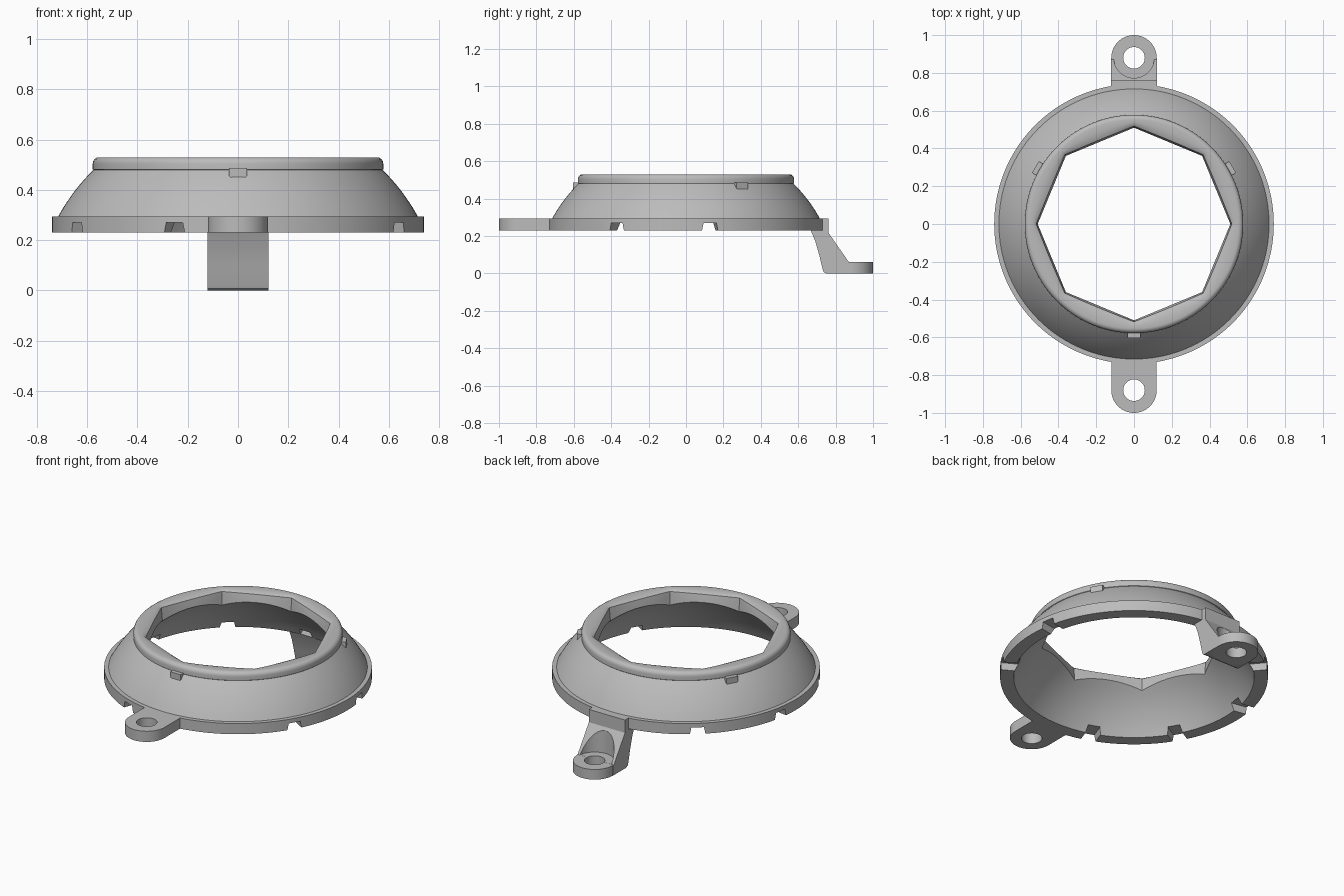
import bpy
import bmesh
from math import sin, cos, pi, sqrt, radians
from mathutils import Matrix, Vector

if "Cube" in bpy.data.objects:
    bpy.data.objects.remove(bpy.data.objects["Cube"])

grey = bpy.data.materials.new("plain_grey")
grey.use_nodes = True
grey.diffuse_color = (0.5, 0.5, 0.5, 1)
grey.node_tree.nodes["Principled BSDF"].inputs["Base Color"].default_value = (0.5, 0.5, 0.5, 1)

SEG = 144
BASE, FLANGE = 0.23, 0.295
LUG_Y, LUG_R, HOLE_R = 0.88, 0.12, 0.057


def make(name, bm):
    bmesh.ops.recalc_face_normals(bm, faces=bm.faces)
    mesh = bpy.data.meshes.new(name)
    bm.to_mesh(mesh)
    bm.free()
    mesh.materials.append(grey)
    ob = bpy.data.objects.new(name, mesh)
    bpy.context.collection.objects.link(ob)
    return ob


def prism(name, points, lo, hi, matrix=Matrix()):
    """Extrude a 2D outline along local z, then place it."""
    bm = bmesh.new()
    face = bm.faces.new([bm.verts.new((x, y, lo)) for x, y in points])
    out = bmesh.ops.extrude_face_region(bm, geom=[face])
    moved = [v for v in out["geom"] if isinstance(v, bmesh.types.BMVert)]
    bmesh.ops.translate(bm, vec=(0, 0, hi - lo), verts=moved)
    bm.transform(matrix)
    return make(name, bm)


def circle(r, cy, n=64):
    return [(r * cos(2 * pi * i / n), cy + r * sin(2 * pi * i / n)) for i in range(n)]


def combine(ob, other, operation):
    mod = ob.modifiers.new("combine", "BOOLEAN")
    mod.operation, mod.solver, mod.object = operation, "EXACT", other
    bpy.context.view_layer.objects.active = ob
    bpy.ops.object.modifier_apply(modifier=mod.name)
    bpy.data.objects.remove(other)


def smooth(ob, angle=30):
    bpy.ops.object.select_all(action="DESELECT")
    ob.select_set(True)
    bpy.context.view_layer.objects.active = ob
    bpy.ops.object.shade_smooth_by_angle(angle=radians(angle))


def around(angle):
    """Turn a part that sits at the front to another place on the ring."""
    return Matrix.Rotation(radians(angle), 4, "Z")


# Domed ring: a loft of circles outside, ending in an eight-sided opening
def sphere_r(radius, z):
    return sqrt(radius ** 2 - (z + 0.1) ** 2)


def octagon_r(corner, a):
    return corner * cos(pi / 8) / cos((a % (pi / 4)) - pi / 8)


OUT, INN = 0.817, 0.742
rings = [(0.74, BASE), (0.74, FLANGE)]
rings += [(sphere_r(OUT, z), z) for z in [FLANGE + i * 0.0185 for i in range(11)]]
rings += [(0.578, 0.482), (0.578, 0.505)]
rings += [(0.553 + 0.025 * cos(t), 0.505 + 0.025 * sin(t)) for t in (0.4, 0.8, 1.2, 1.57)]

bm = bmesh.new()
angles = [2 * pi * i / SEG for i in range(SEG)]


def add_loop(radius, height):
    return [bm.verts.new((radius(a) * cos(a), radius(a) * sin(a), height(a))) for a in angles]


loops = [add_loop(lambda a: r, lambda a: z) for r, z in rings]
# rounded lip blending from the circular rim into the octagon
for t in (0.25, 0.5, 0.75, 1.0):
    drop = 1 - sqrt(1 - t * t)
    loops.append(add_loop(lambda a: 0.55 + (octagon_r(0.515, a) - 0.55) * sin(t * pi / 2),
                          lambda a: 0.53 - 0.035 * drop))


def opening_z(a):
    return sqrt(INN ** 2 - octagon_r(0.51, a) ** 2) - 0.1


# underside follows an inner sphere from the opening to the base
for i in range(9):
    f = i / 8
    height = lambda a: opening_z(a) + (BASE - opening_z(a)) * f
    loops.append(add_loop(lambda a: sphere_r(INN, height(a)), height))
for k, loop in enumerate(loops):
    after = loops[(k + 1) % len(loops)]
    for i in range(SEG):
        j = (i + 1) % SEG
        bm.faces.new((loop[i], loop[j], after[j], after[i]))
ring = make("domed_ring", bm)

# Nine tapered slots through the foot of the ring
upright = Matrix.Rotation(pi / 2, 4, "X")
slot = [(-0.049, 0.2), (0.049, 0.2), (0.035, 0.27), (-0.035, 0.27)]
for i in range(9):
    combine(ring, prism("slot_cutter", slot, 0.6, 0.8, around(20 + 40 * i) @ upright), "DIFFERENCE")
smooth(ring)

# Three small catches below the rim
catch = [(-0.028, 0.447), (0.028, 0.447), (0.035, 0.456), (0.035, 0.487), (-0.035, 0.487), (-0.035, 0.456)]
for i, side in enumerate(("front", "left", "right")):
    prism(side + "_catch", catch, 0.56, 0.603, around(120 * i) @ upright)

# Front lug: flat rounded tab with a screw hole
tab = [(LUG_R * cos(pi * i / 32), -LUG_Y - LUG_R * sin(pi * i / 32)) for i in range(33)]
tab += [(-LUG_R, -0.7), (LUG_R, -0.7)]
lug = prism("front_lug", tab, BASE, FLANGE)
combine(lug, prism("hole_cutter", circle(HOLE_R, -LUG_Y), 0.1, 0.4), "DIFFERENCE")
smooth(lug)

# Rear arm: sloping bracket down to a round pad, scooped for the screw
side_profile = [(0.667, 0.23), (0.692, 0.17), (0.712, 0.1), (0.73, 0.025), (0.736, 0.008), (0.75, 0),
                (0.88, 0), (0.88, 0.062), (0.87, 0.062), (0.762, 0.217), (0.762, 0.295), (0.7, 0.295)]
to_side = Matrix(((0, 0, 1, 0), (1, 0, 0, 0), (0, 1, 0, 0), (0, 0, 0, 1)))
arm = prism("rear_arm", side_profile, -0.122, 0.122, to_side)
combine(arm, prism("pad", circle(LUG_R, LUG_Y), 0, 0.062), "UNION")
combine(arm, prism("scoop_cutter", circle(0.107, LUG_Y), 0.0625, 0.5), "DIFFERENCE")
combine(arm, prism("hole_cutter", circle(HOLE_R, LUG_Y), -0.1, 0.3), "DIFFERENCE")
smooth(arm)
